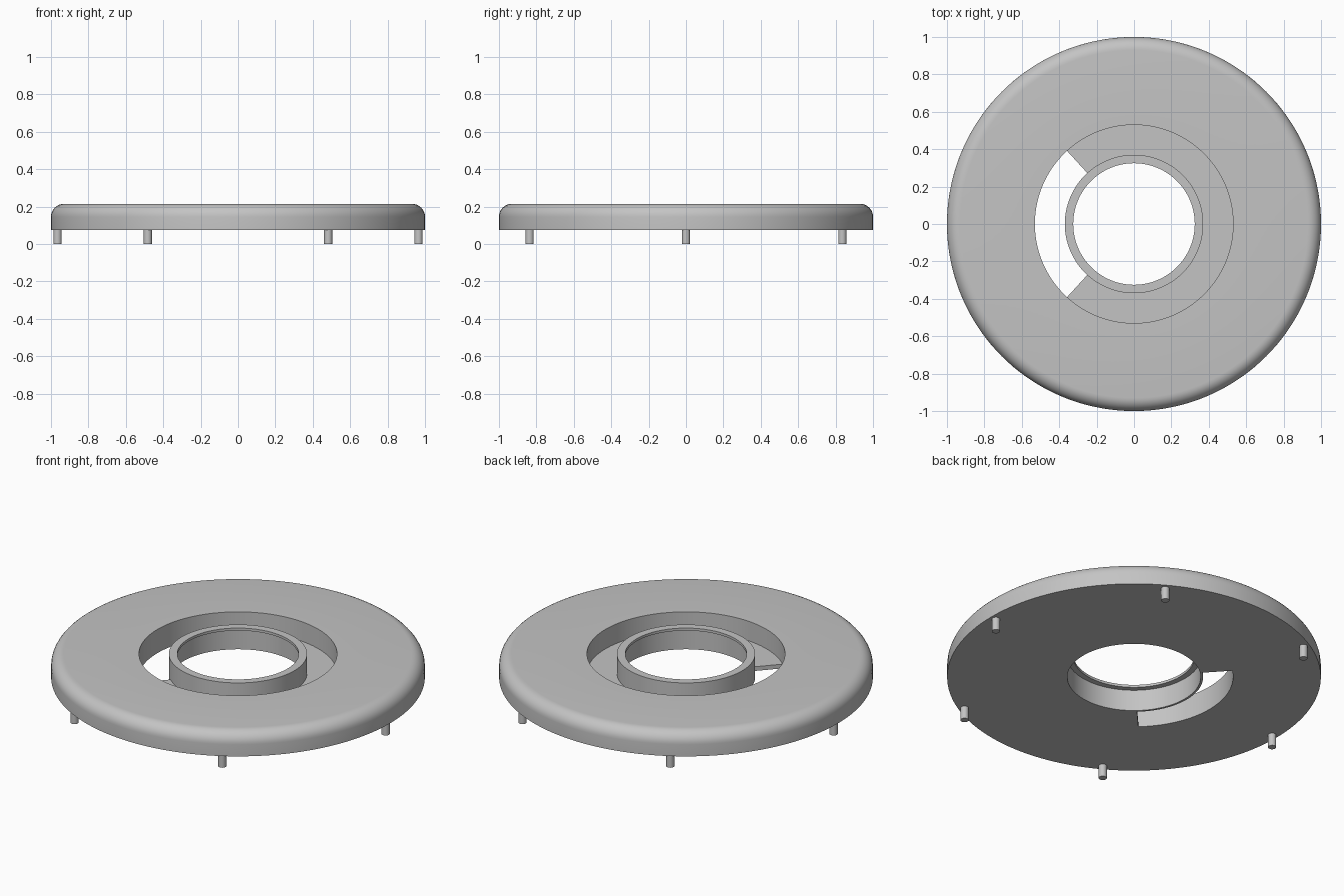
import bpy, bmesh, math

cube = bpy.data.objects.get("Cube")
if cube:
    bpy.data.objects.remove(cube, do_unlink=True)

# Shared material
grey = bpy.data.materials.new("light_grey")
grey.use_nodes = True
colour = (0.55, 0.55, 0.55, 1)
grey.diffuse_color = colour
grey.node_tree.nodes["Principled BSDF"].inputs["Base Color"].default_value = colour

BOTTOM, FLOOR, LEDGE, TOP = 0.075, 0.1, 0.2, 0.215
POCKET, COLLAR, BORE, LIP = 0.53, 0.37, 0.357, 0.325
FILLET = 0.07
SEGMENTS = 144
SLOT_HALF = 19          # slot half width in segments, centred on -x


def finish(bm, name):
    bmesh.ops.recalc_face_normals(bm, faces=bm.faces)
    mesh = bpy.data.meshes.new(name)
    bm.to_mesh(mesh)
    bm.free()
    mesh.materials.append(grey)
    obj = bpy.data.objects.new(name, mesh)
    bpy.context.collection.objects.link(obj)
    bpy.ops.object.select_all(action='DESELECT')
    obj.select_set(True)
    bpy.context.view_layer.objects.active = obj
    bpy.ops.object.shade_smooth_by_angle(angle=math.radians(30))
    return obj


# Cross-section: floor corners first, then collar, underside, rounded rim
profile = [(POCKET, FLOOR), (COLLAR, FLOOR), (COLLAR, TOP), (LIP, TOP),
           (LIP, LEDGE), (BORE, LEDGE), (BORE, BOTTOM),
           (COLLAR, BOTTOM), (POCKET, BOTTOM), (1, BOTTOM)]
STEPS = 8
for i in range(STEPS + 1):
    a = math.pi / 2 * i / STEPS
    profile.append((1 - FILLET + FILLET * math.cos(a),
                    TOP - FILLET + FILLET * math.sin(a)))
profile.append((POCKET, TOP))
FLOOR_EDGE, UNDER_EDGE = 0, 7

# Disc body: lathe, leaving the pocket floor open along the slot
bm = bmesh.new()
rings = []
for s in range(SEGMENTS):
    a = 2 * math.pi * s / SEGMENTS
    rings.append([bm.verts.new((r * math.cos(a), r * math.sin(a), z))
                  for r, z in profile])
first = SEGMENTS // 2 - SLOT_HALF
last = SEGMENTS // 2 + SLOT_HALF
for s in range(SEGMENTS):
    here, after = rings[s], rings[(s + 1) % SEGMENTS]
    in_slot = first <= s < last
    for e in range(len(profile)):
        if in_slot and e in (FLOOR_EDGE, UNDER_EDGE):
            continue
        n = (e + 1) % len(profile)
        bm.faces.new((here[e], here[n], after[n], after[e]))
    if in_slot:         # curved slot walls
        for top, low in ((0, 8), (1, 7)):
            bm.faces.new((here[top], here[low], after[low], after[top]))
for s in (first, last):  # slot end walls
    bm.faces.new([rings[s][k] for k in (0, 1, 7, 8)])
finish(bm, "disc_body")

# Six small feet around the edge
for i in range(6):
    a = math.radians(60 * i)
    bm = bmesh.new()
    bmesh.ops.create_cone(bm, cap_ends=True, segments=24, radius1=0.022,
                          radius2=0.022, depth=0.08)
    bmesh.ops.translate(bm, verts=bm.verts,
                        vec=(0.965 * math.cos(a), 0.965 * math.sin(a), 0.04))
    finish(bm, f"foot_{i + 1}")
